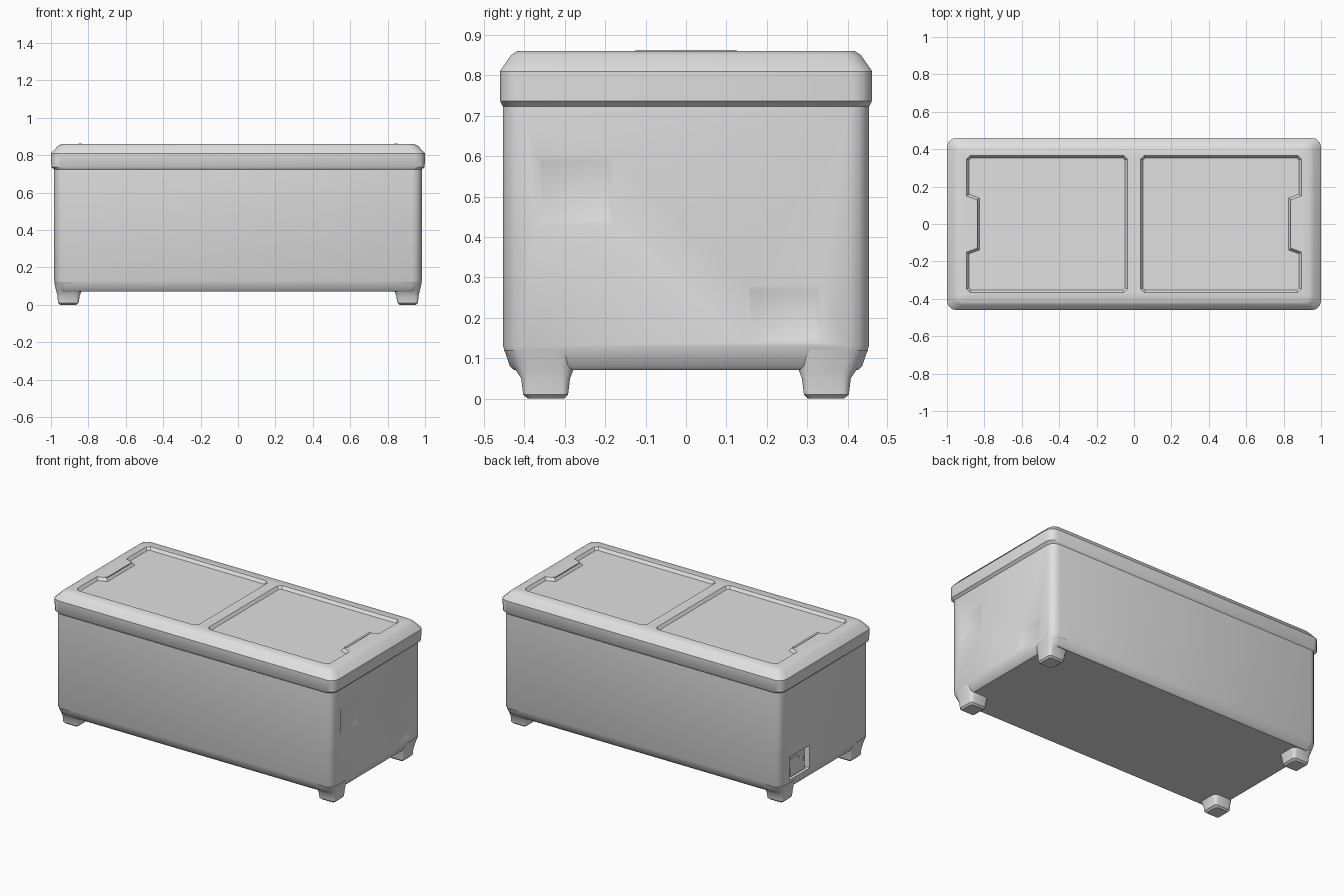
import bpy, bmesh, math
from mathutils import Vector

if "Cube" in bpy.data.objects:
    bpy.data.objects.remove(bpy.data.objects["Cube"])

grey = bpy.data.materials.new("light grey")
grey.diffuse_color = (0.75, 0.75, 0.75, 1)
grey.use_nodes = True
grey.node_tree.nodes["Principled BSDF"].inputs["Base Color"].default_value = grey.diffuse_color


def rounded_rect(x0, x1, y0, y1, r, n=3):
    pts = []
    for k, (cx, cy) in enumerate([(x1 - r, y1 - r), (x0 + r, y1 - r),
                                  (x0 + r, y0 + r), (x1 - r, y0 + r)]):
        for i in range(n + 1):
            a = math.pi / 2 * (k + i / n)
            pts.append((cx + r * math.cos(a), cy + r * math.sin(a)))
    return pts


def loft(sections):
    """Stack rounded rectangles (x0, x1, y0, y1, radius, z) into a closed solid."""
    bm = bmesh.new()
    rings = [[bm.verts.new((x, y, s[5])) for x, y in rounded_rect(*s[:5])] for s in sections]
    for a, b in zip(rings, rings[1:]):
        for i in range(len(a)):
            j = (i + 1) % len(a)
            bm.faces.new((a[i], a[j], b[j], b[i]))
    bm.faces.new(rings[0][::-1])
    bm.faces.new(rings[-1])
    bm.normal_update()
    return bm


def inset(pts, d):
    """Mitred inward offset of a counter-clockwise outline."""
    out = []
    for i, p in enumerate(pts):
        p, a, b = Vector(p), Vector(pts[i - 1]), Vector(pts[(i + 1) % len(pts)])
        e1, e2 = (p - a).normalized(), (b - p).normalized()
        n1, n2 = Vector((-e1.y, e1.x)), Vector((-e2.y, e2.x))
        out.append(p + (n1 + n2) * (d / (1 + n1.dot(n2))))
    return out


def recess(bm, face, outlines, place):
    """Sink outlines (points, wall width, depth) into a flat face."""
    normal = face.normal.copy()
    edges = list(face.edges)
    bmesh.ops.delete(bm, geom=[face], context='FACES_ONLY')
    for pts, width, depth in outlines:
        top = [bm.verts.new(place(a, b, 0)) for a, b in pts]
        low = [bm.verts.new(place(a, b, depth)) for a, b in inset(pts, width)]
        for i in range(len(top)):
            j = (i + 1) % len(top)
            edges.append(bm.edges.new((top[i], top[j])))
            bm.faces.new((top[i], top[j], low[j], low[i]))
        bm.faces.new(low)
    bmesh.ops.triangle_fill(bm, use_beauty=True, edges=edges, normal=normal)


def finish(bm, name):
    bmesh.ops.recalc_face_normals(bm, faces=bm.faces)
    me = bpy.data.meshes.new(name)
    bm.to_mesh(me)
    bm.free()
    me.materials.append(grey)
    ob = bpy.data.objects.new(name, me)
    bpy.context.collection.objects.link(ob)
    return ob


def rect(a0, a1, b0, b1):
    return [(a0, b0), (a1, b0), (a1, b1), (a0, b1)]


# Body: long tub with softened corners and a tapered lower edge
W = 0.983
body = loft([(-x, x, -y, y, r, z) for x, y, r, z in
             [(0.952, 0.425, 0.04, 0.07), (0.964, 0.436, 0.045, 0.08),
              (W, 0.453, 0.05, 0.13), (W, 0.453, 0.05, 0.725)]])


def end_face(sign):
    return max((f for f in body.faces if f.normal.x * sign > 0.99), key=lambda f: f.calc_area())


# Shallow panels on the right end, drain pocket on the left end
recess(body, end_face(1),
       [(rect(-0.37, -0.18, 0.43, 0.60), 0.014, 0.006),
        (rect(0.15, 0.335, 0.137, 0.28), 0.012, 0.006)],
       lambda a, b, d: (W - d, a, b))
recess(body, end_face(-1), [(rect(0.155, 0.355, 0.14, 0.285), 0.008, 0.03)],
       lambda a, b, d: (-W + d, a, b))
finish(body, "body")

# Drain cover: notched block inside the pocket, leaning back at the top
cover = bmesh.new()
outline = [(0.19, 0.15), (0.335, 0.15), (0.335, 0.25), (0.24, 0.25), (0.225, 0.225), (0.19, 0.225)]
front = [cover.verts.new((-W + 0.006 + 0.15 * (z - 0.15), y, z)) for y, z in outline]
back = [cover.verts.new((-W + 0.032, y, z)) for y, z in outline]
for i in range(len(outline)):
    j = (i + 1) % len(outline)
    cover.faces.new((front[i], front[j], back[j], back[i]))
cover.faces.new(front)
cover.faces.new(back[::-1])
finish(cover, "drain_cover")

# Lid: overhanging rim with chamfered top
lid = loft([(-x, x, -y, y, r, z) for x, y, r, z in
            [(0.975, 0.445, 0.045, 0.715), (0.984, 0.454, 0.05, 0.724),
             (0.998, 0.461, 0.05, 0.737), (1.0, 0.461, 0.05, 0.81),
             (0.962, 0.433, 0.045, 0.85), (0.94, 0.418, 0.035, 0.86)]])
lid_top = max(lid.faces, key=lambda f: f.calc_center_median().z)

# Two sunken panels, each with a rim tab at its outer end
c = 0.02
half = [(0.035 + c, -0.367), (0.895 - c, -0.367), (0.895, -0.367 + c),
        (0.895, -0.15), (0.84, -0.15 + c), (0.84, 0.15 - c), (0.895, 0.15),
        (0.895, 0.367 - c), (0.895 - c, 0.367), (0.035 + c, 0.367),
        (0.035, 0.367 - c), (0.035, -0.367 + c)]
mirrored = [(-x, y) for x, y in half[::-1]]
recess(lid, lid_top, [(half, 0.013, 0.018), (mirrored, 0.013, 0.018)],
       lambda a, b, d: (a, b, 0.86 - d))
finish(lid, "lid")

# Raised grip lip on each end tab
for s, side in ((-1, "left"), (1, "right")):
    x = sorted((s * 0.838, s * 0.852))
    finish(loft([(x[0], x[1], -0.125, 0.125, 0.004, 0.84),
                 (x[0], x[1], -0.125, 0.125, 0.004, 0.863)]), side + "_grip_lip")

# Feet: four flared blocks under the corners
profile = [(0.865, 0.952, 0.302, 0.392, 0.012, 0.0), (0.852, 0.962, 0.292, 0.403, 0.015, 0.01),
           (0.846, 0.966, 0.287, 0.408, 0.02, 0.05), (0.838, 0.970, 0.280, 0.420, 0.03, 0.068),
           (0.832, 0.983, 0.274, 0.451, 0.05, 0.12)]
for sx, nx in ((-1, "left"), (1, "right")):
    for sy, ny in ((-1, "front"), (1, "back")):
        finish(loft([(*sorted((sx * a, sx * b)), *sorted((sy * d, sy * e)), r, z)
                     for a, b, d, e, r, z in profile]), f"{ny}_{nx}_foot")

# Smooth the rounded corners, keep hard edges
for ob in bpy.context.collection.objects:
    ob.select_set(True)
    bpy.context.view_layer.objects.active = ob
bpy.ops.object.shade_smooth_by_angle(angle=math.radians(32))
